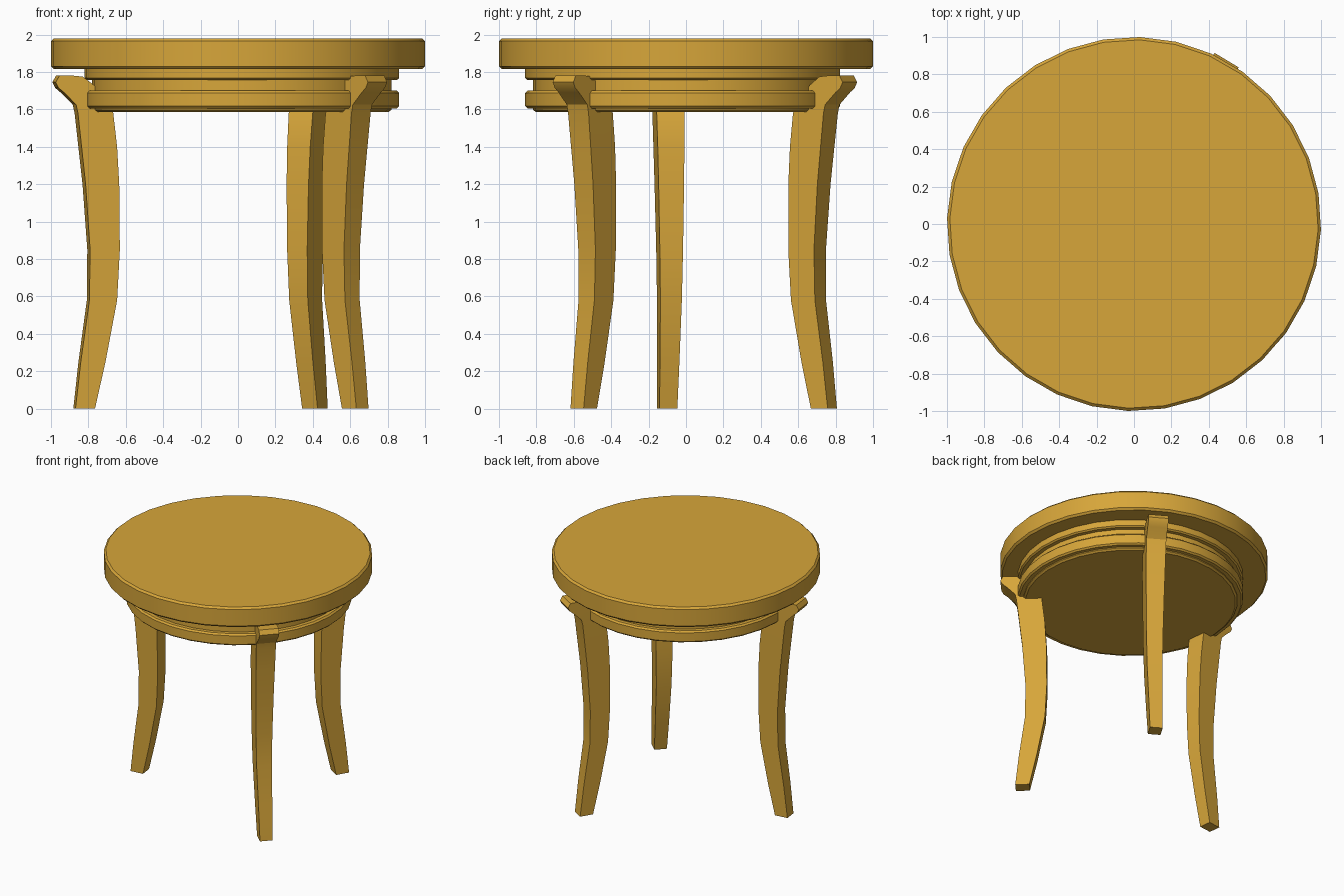
import bpy, bmesh, math
from mathutils import Vector

if "Cube" in bpy.data.objects:
    bpy.data.objects.remove(bpy.data.objects["Cube"])

wood = bpy.data.materials.new("golden_wood")
wood.diffuse_color = (0.68, 0.38, 0.042, 1.0)
wood.use_nodes = True
wood.node_tree.nodes["Principled BSDF"].inputs["Base Color"].default_value = wood.diffuse_color


def finish(name, bm, angle=30):
    bmesh.ops.recalc_face_normals(bm, faces=bm.faces[:])
    mesh = bpy.data.meshes.new(name)
    bm.to_mesh(mesh)
    bm.free()
    mesh.materials.append(wood)
    ob = bpy.data.objects.new(name, mesh)
    bpy.context.collection.objects.link(ob)
    bpy.ops.object.select_all(action='DESELECT')
    ob.select_set(True)
    bpy.context.view_layer.objects.active = ob
    bpy.ops.object.shade_smooth_by_angle(angle=math.radians(angle))
    return ob


def turned(name, profile, centre=(0, 0), segments=32, start=9.5):
    """Solid of revolution from (radius, z) pairs, capped at both ends."""
    bm = bmesh.new()
    rings = []
    for r, z in profile:
        ring = []
        for i in range(segments):
            a = math.radians(start) + 2 * math.pi * i / segments
            ring.append(bm.verts.new((centre[0] + r * math.cos(a),
                                      centre[1] + r * math.sin(a), z)))
        rings.append(ring)
    for low, high in zip(rings, rings[1:]):
        for i in range(segments):
            j = (i + 1) % segments
            bm.faces.new((low[i], low[j], high[j], high[i]))
    bm.faces.new(rings[0])
    bm.faces.new(rings[-1])
    return finish(name, bm)


# Round top with eased edges
turned("table_top", [(0.985, 1.815), (1.0, 1.83), (1.0, 1.965), (0.985, 1.98)])

# Stepped apron under the top
turned("apron", [(0.785, 1.585), (0.80, 1.597), (0.80, 1.605), (0.83, 1.605),
                 (0.842, 1.617), (0.842, 1.687), (0.83, 1.70), (0.80, 1.70),
                 (0.80, 1.757), (0.83, 1.757), (0.842, 1.767), (0.842, 1.816)],
       centre=(0.02, -0.018))

# Leg side profile: outer offset, outer z, inner offset, inner z
LEG = [
    (0.055, 0.00, -0.050, 0.00),
    (0.027, 0.25, -0.106, 0.25),
    (-0.019, 0.58, -0.168, 0.58),
    (-0.022, 0.85, -0.182, 0.85),
    (0.003, 1.20, -0.178, 1.20),
    (0.025, 1.40, -0.166, 1.40),
    (0.045, 1.58, -0.145, 1.58),
    (0.055, 1.625, -0.10, 1.66),
    (0.120, 1.69, -0.04, 1.73),
    (0.150, 1.715, 0.02, 1.775),
    (0.165, 1.745, 0.07, 1.78),
    (0.145, 1.78, 0.11, 1.78),
]


def leg(name, foot, degrees):
    """Curved leg whose flared head faces outward along the given direction."""
    a = math.radians(degrees)
    out = Vector((math.cos(a), math.sin(a), 0))
    side = Vector((-math.sin(a), math.cos(a), 0))
    base = Vector((foot[0], foot[1], 0))
    bm = bmesh.new()
    rings = []
    for do, zo, di, zi in LEG:
        corners = []
        for d, z, s in ((do, zo, 1), (do, zo, -1), (di, zi, -1), (di, zi, 1)):
            half = 0.5 * (0.096 + 0.034 * min(z, 1.6))
            corners.append(bm.verts.new(base + out * d + side * s * half
                                        + Vector((0, 0, z))))
        rings.append(corners)
    for low, high in zip(rings, rings[1:]):
        for i in range(4):
            j = (i + 1) % 4
            bm.faces.new((low[i], low[j], high[j], high[i]))
    bm.faces.new(rings[0])
    bm.faces.new(rings[-1])
    return finish(name, bm)


# Three splayed legs
leg("left_leg", (-0.82, -0.10), 187)
leg("back_leg", (0.41, 0.735), 59)
leg("front_leg", (0.625, -0.545), -43)
